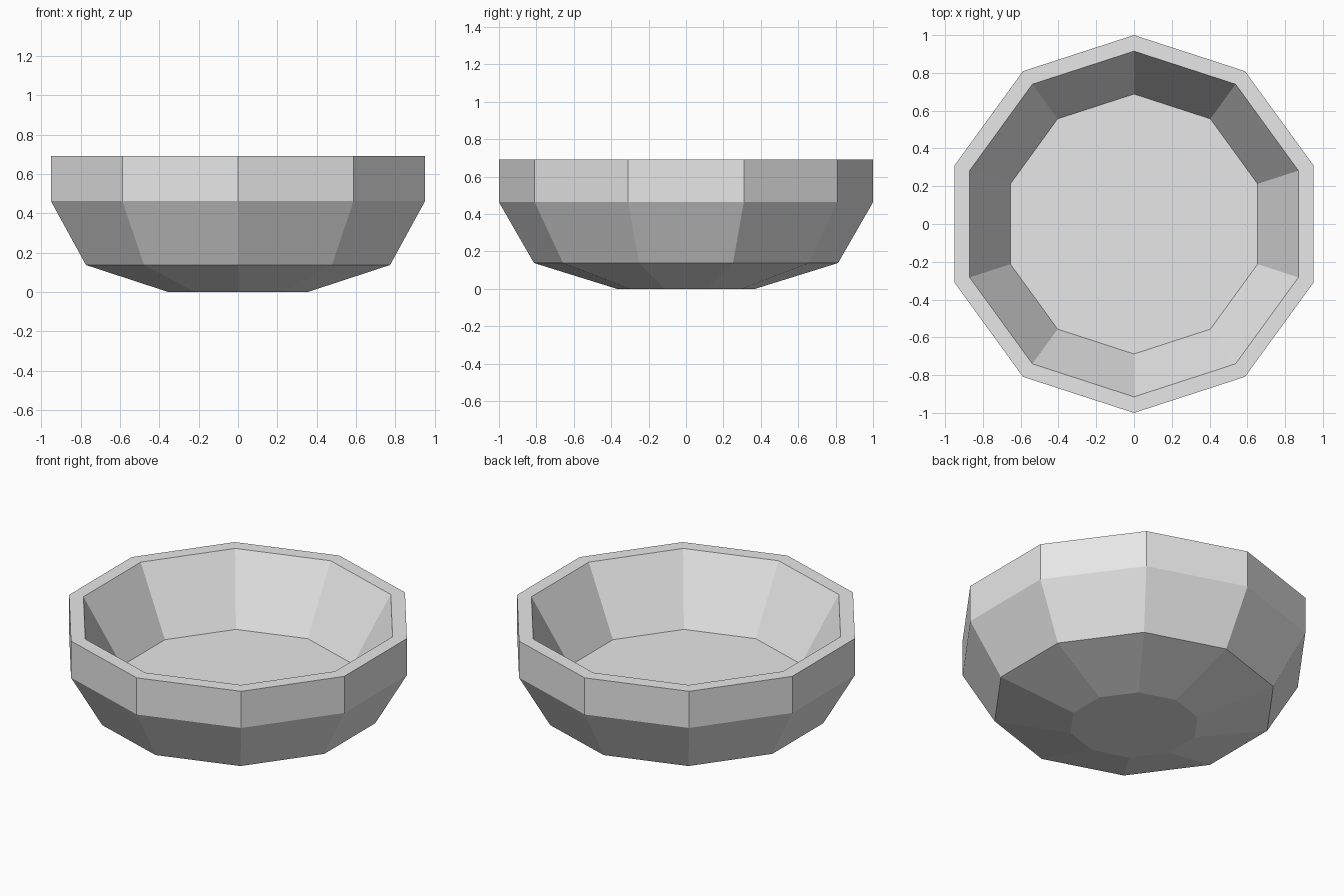
import bpy
import bmesh
from math import pi, sin, cos

SIDES = 10

cube = bpy.data.objects.get("Cube")
if cube:
    bpy.data.objects.remove(cube, do_unlink=True)

# Plain grey material
grey = bpy.data.materials.new("light_grey")
grey.use_nodes = True
colour = (0.8, 0.8, 0.8, 1)
grey.diffuse_color = colour
grey.node_tree.nodes["Principled BSDF"].inputs["Base Color"].default_value = colour

# Wall profile as (radius, height), from the foot up the outside and down to the inner floor
profile = [(0.37, 0), (0.813, 0.138), (1, 0.463), (1, 0.692), (0.915, 0.692), (0.688, 0.292)]


def ring(bm, radius, height):
    """Ten-sided ring with a corner on the y axis."""
    angles = [pi / 2 + 2 * pi * i / SIDES for i in range(SIDES)]
    return [bm.verts.new((radius * cos(a), radius * sin(a), height)) for a in angles]


# Bowl: faceted wall, closed by the foot and the inner floor
bm = bmesh.new()
rings = [ring(bm, r, z) for r, z in profile]
for low, high in zip(rings, rings[1:]):
    for i in range(SIDES):
        j = (i + 1) % SIDES
        bm.faces.new((low[i], low[j], high[j], high[i]))
bm.faces.new(rings[0][::-1])
bm.faces.new(rings[-1])
bmesh.ops.recalc_face_normals(bm, faces=bm.faces)

mesh = bpy.data.meshes.new("bowl")
bm.to_mesh(mesh)
bm.free()
mesh.materials.append(grey)
bowl = bpy.data.objects.new("bowl", mesh)
bpy.context.collection.objects.link(bowl)
